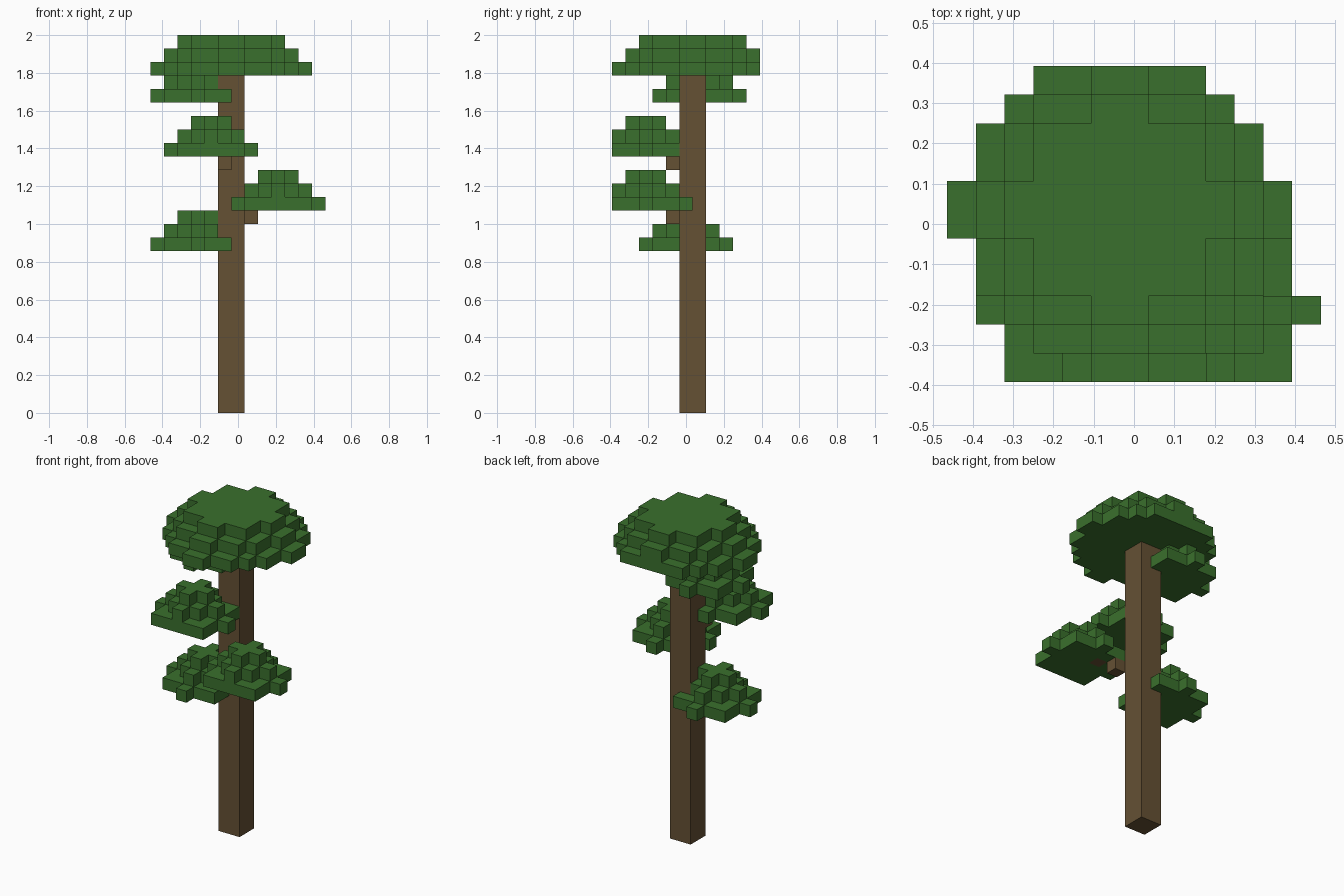
import bpy
import bmesh
from mathutils import Vector

U = 2 / 28                      # block size
NX, NY = 13, 11                 # block grid footprint

cube = bpy.data.objects.get("Cube")
if cube:
    bpy.data.objects.remove(cube, do_unlink=True)


def material(name, rgb):
    mat = bpy.data.materials.new(name)
    mat.use_nodes = True
    mat.diffuse_color = (*rgb, 1)
    bsdf = next(n for n in mat.node_tree.nodes if n.type == 'BSDF_PRINCIPLED')
    bsdf.inputs["Base Color"].default_value = (*rgb, 1)
    bsdf.inputs["Roughness"].default_value = 0.9
    return mat


bark = material("bark brown", (0.130, 0.082, 0.034))
leaf = material("leaf green", (0.042, 0.162, 0.026))


def disc(cx, cy, radius, z):
    """Blocks whose centres lie within a radius, kept inside the footprint."""
    return {(i, j, z) for i in range(NX) for j in range(NY)
            if (i + 0.5 - cx) ** 2 + (j + 0.5 - cy) ** 2 <= radius ** 2 + 0.01}


def dome(cx, cy, z, radii):
    cells = set()
    for level, radius in enumerate(radii):
        cells |= disc(cx, cy, radius, z + level)
    return cells


def build(name, cells, solid, mat):
    """Make one outer skin from a set of blocks."""
    bm = bmesh.new()
    for cell in cells:
        centre = Vector(cell) + Vector((0.5, 0.5, 0.5))
        for axis in range(3):
            for sign in (-1, 1):
                step = Vector((0, 0, 0))
                step[axis] = sign
                if tuple(int(c + s) for c, s in zip(cell, step)) in solid:
                    continue
                a, b = Vector((0, 0, 0)), Vector((0, 0, 0))
                a[(axis + 1) % 3] = 0.5
                b[(axis + 2) % 3] = 0.5 * sign
                mid = centre + step / 2
                corners = (mid - a - b, mid + a - b, mid + a + b, mid - a + b)
                bm.faces.new([bm.verts.new((p - Vector((NX / 2, NY / 2, 0))) * U)
                              for p in corners])
    bmesh.ops.remove_doubles(bm, verts=bm.verts, dist=U / 100)
    bmesh.ops.dissolve_limit(bm, angle_limit=0.01, verts=bm.verts, edges=bm.edges)
    mesh = bpy.data.meshes.new(name)
    bm.to_mesh(mesh)
    bm.free()
    mesh.materials.append(mat)
    bpy.context.collection.objects.link(bpy.data.objects.new(name, mesh))


# Trunk and the two diagonal branches
wood = {
    "trunk": {(i, j, k) for i in (5, 6) for j in (5, 6) for k in range(25)},
    "left_branch": {(7, 4, 14), (8, 3, 15)},
    "right_branch": {(5, 4, 18), (4, 3, 19)},
}

# Crown and the four leaf clusters
small = (3, 2, 1)
foliage = {
    "crown": dome(6, 6, 25, (5.6, 4.6, 3.6)),
    "low_right_leaves": dome(3.5, 5.5, 12, small),
    "front_left_leaves": dome(9.5, 2.5, 15, small),
    "front_right_leaves": dome(4.5, 2.5, 19, small),
    "high_right_leaves": dome(3.5, 6.5, 23, small[:2]),
}

wood_cells = set().union(*wood.values())
all_cells = wood_cells.union(*foliage.values())
for name, cells in wood.items():
    build(name, cells, all_cells, bark)
for name, cells in foliage.items():
    build(name, cells - wood_cells, all_cells, leaf)
